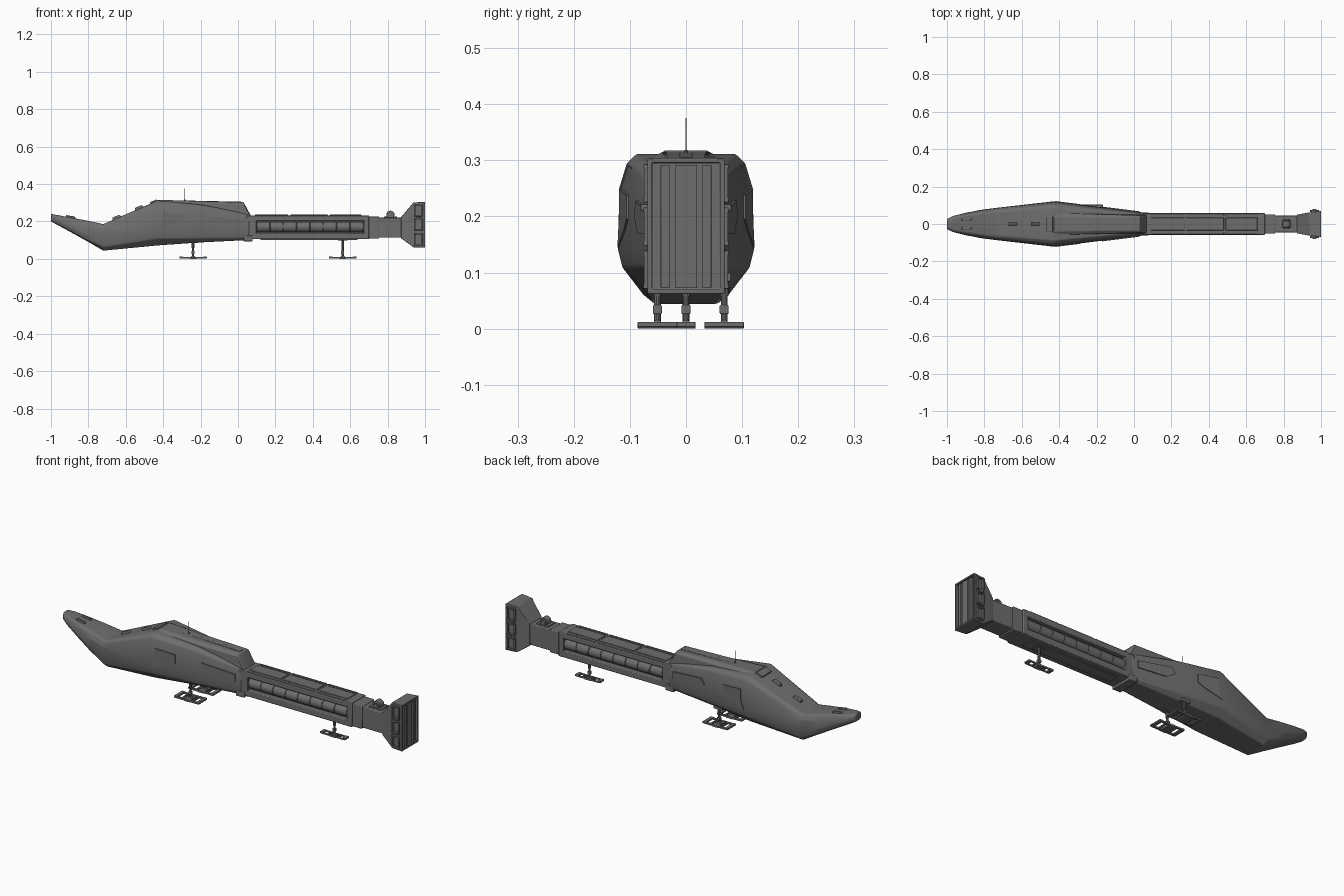
import bpy, bmesh, math
from mathutils import Vector

if "Cube" in bpy.data.objects:
    bpy.data.objects.remove(bpy.data.objects["Cube"])

grey = bpy.data.materials.new("dark_grey")
grey.diffuse_color = (.155, .155, .155, 1)
grey.use_nodes = True
grey.node_tree.nodes["Principled BSDF"].inputs["Base Color"].default_value = grey.diffuse_color


def finish(name, bm, bevel=0.0, angle=30):
    bmesh.ops.recalc_face_normals(bm, faces=bm.faces)
    me = bpy.data.meshes.new(name)
    bm.to_mesh(me)
    bm.free()
    me.materials.append(grey)
    ob = bpy.data.objects.new(name, me)
    bpy.context.collection.objects.link(ob)
    bpy.ops.object.select_all(action='DESELECT')
    ob.select_set(True)
    bpy.context.view_layer.objects.active = ob
    bpy.ops.object.shade_smooth_by_angle(angle=math.radians(angle))
    if bevel:
        m = ob.modifiers.new("bevel", 'BEVEL')
        m.width, m.segments, m.limit_method = bevel, 2, 'ANGLE'
        m.angle_limit = math.radians(25)
    return ob


def loft(name, stations, bevel=0.0):
    """stations: (x, half outline of (y, z) from top to bottom), mirrored across y."""
    bm = bmesh.new()
    rings = []
    for x, half in stations:
        ring = half + [(-y, z) for y, z in reversed(half)]
        rings.append([bm.verts.new((x, y, z)) for y, z in ring])
    n = len(rings[0])
    for a, b in zip(rings, rings[1:]):
        for i in range(n):
            j = (i + 1) % n
            bm.faces.new((a[i], a[j], b[j], b[i]))
    bm.faces.new(rings[0])
    bm.faces.new(rings[-1])
    return finish(name, bm, bevel)


def box(name, x0, x1, y0, y1, z0, z1, bevel=0.002, rot=0.0, taper=1.0):
    bm = bmesh.new()
    bmesh.ops.create_cube(bm, size=1)
    for v in bm.verts:
        s = taper if v.co.z > 0 else 1.0
        v.co = Vector((v.co.x * (x1 - x0) * s, v.co.y * (y1 - y0) * s, v.co.z * (z1 - z0)))
    ob = finish(name, bm, bevel)
    ob.location = ((x0 + x1) / 2, (y0 + y1) / 2, (z0 + z1) / 2)
    ob.rotation_euler.y = rot
    return ob


def rod(name, p, q, r, r2=None, seg=12, bevel=0.0):
    p, q = Vector(p), Vector(q)
    bm = bmesh.new()
    bmesh.ops.create_cone(bm, cap_ends=True, segments=seg, radius1=r,
                          radius2=r if r2 is None else r2, depth=(q - p).length)
    ob = finish(name, bm, bevel)
    ob.location = (p + q) / 2
    ob.rotation_euler = (q - p).to_track_quat('Z', 'Y').to_euler()
    return ob


def plate(name, pts, push):
    """Thin raised panel from 3D points, thickened by the push vector."""
    bm = bmesh.new()
    f = bm.faces.new([bm.verts.new(p) for p in pts])
    ext = bmesh.ops.extrude_face_region(bm, geom=[f])
    vs = [g for g in ext['geom'] if isinstance(g, bmesh.types.BMVert)]
    bmesh.ops.translate(bm, vec=push, verts=vs)
    return finish(name, bm)


# Forward hull: beak nose, cockpit slope, tapering shoulders
loft("forward_hull", [
    (-1.0, [(.012, .241), (.020, .238), (.026, .228), (.026, .215), (.022, .205), (.012, .200)]),
    (-.97, [(.028, .235), (.036, .231), (.042, .218), (.042, .203), (.036, .190), (.025, .184)]),
    (-.90, [(.042, .222), (.050, .217), (.058, .200), (.060, .172), (.052, .153), (.035, .146)]),
    (-.81, [(.054, .205), (.064, .199), (.075, .175), (.077, .130), (.068, .105), (.046, .096)]),
    (-.72, [(.062, .186), (.075, .181), (.087, .160), (.088, .095), (.078, .062), (.056, .044)]),
    (-.43, [(.088, .312), (.105, .296), (.119, .250), (.121, .140), (.113, .108), (.078, .072)]),
    (-.20, [(.066, .290), (.080, .277), (.091, .235), (.093, .135), (.086, .110), (.062, .088)]),
    (.06, [(.044, .240), (.052, .232), (.058, .205), (.060, .130), (.056, .112), (.046, .101)]),
], 0.004)

# Dorsal spine with sloping back end
loft("dorsal_spine", [
    (-.43, [(.040, .316), (.060, .306), (.060, .270)]),
    (-.20, [(.036, .309), (.052, .297), (.054, .255)]),
    (.03, [(.036, .303), (.046, .294), (.052, .225)]),
    (.068, [(.040, .232), (.048, .228), (.052, .220)]),
], 0.003)
box("spine_ridge", -.40, .02, -.012, .012, .299, .310, .001, rot=.022)
box("cockpit_brow", -.470, -.432, -.040, .040, .298, .311, .002, rot=-.404)
rod("antenna", (-.285, 0, .30), (-.285, 0, .375), .0014, .0008, 6)
rod("antenna_base", (-.285, 0, .305), (-.285, 0, .318), .004, .003, 8)

# Sensor bumps on the cockpit slope and nose
for x in (-.65, -.53):
    z = .187 + (x + .72) * .43
    box("cockpit_sensor", x - .027, x + .027, -.010, .010, z - .004, z + .012, .002, -.404, .7)
for s in (-1, 1):
    box("nose_vent", -.925, -.865, s * .024 - .007, s * .024 + .007, .215, .230, .002, .184, .75)
    # Side hatch lying on the hull flank
    hatch = [(-.42, .145), (-.40, .195), (-.40, .249), (-.29, .238), (-.29, .195), (-.33, .175)]
    plate("side_hatch", [(x, s * (.114 - .122 * (x + .43)), z) for x, z in hatch], (0, s * .0095, 0))
    rear = [(-.17, .20), (-.15, .228), (.03, .206), (.03, .17), (-.12, .17)]
    plate("rear_flank_panel", [(x, s * (.088 - .125 * (x + .20)), z) for x, z in rear], (0, s * .0085, 0))

# Tail boom: core with rails framing a recess on each side
box("boom_core", .04, .70, -.036, .036, .11, .225)
for nm, z0, z1 in (("boom_upper_rail", .203, .232), ("boom_lower_rail", .105, .138)):
    box(nm, .05, .70, -.058, .058, z0, z1, .004)
box("boom_front_block", .045, .098, -.058, .058, .105, .232, .003)
box("boom_rear_block", .672, .70, -.058, .058, .105, .232, .003)
box("boom_collar", .03, .078, -.061, .061, .094, .125, .003)

# Energy cells in the side recesses
for s in (-1, 1):
    for i in range(8):
        x = .100 + i * .0713
        rod("side_cell", (x, s * .032, .170), (x + .070, s * .032, .170), .028, seg=20, bevel=.003)
    rod("cell_axle", (.10, s * .032, .170), (.67, s * .032, .170), .022, seg=12)

# Plates along the top and bottom of the boom
for a, b in ((.09, .27), (.28, .48), (.49, .66)):
    box("boom_top_plate", a, b, -.034, .034, .228, .236, .002)
    for s in (-1, 1):
        box("boom_edge_plate", a, b, s * .050 - .005, s * .050 + .005, .225, .235, .001)
box("boom_belly_plate", .12, .64, -.030, .030, .101, .112, .002)

# Neck between boom and exhaust
box("neck_collar", .695, .755, -.052, .052, .108, .227, .004)
box("neck", .75, .885, -.046, .046, .113, .222, .004)
box("neck_top_pad", .780, .850, -.028, .028, .215, .227, .002)
rod("turret_drum", (.815, -.018, .236), (.815, .018, .236), .022, seg=16, bevel=.002)
for s in (-1, 1):
    rod("turret_cheek", (.815, s * .017, .232), (.815, s * .025, .232), .015, seg=12)

# Flared exhaust with recessed rear face
bm = bmesh.new()
rings = []
for x, w, z0, z1 in ((.872, .050, .110, .224), (.938, .062, .062, .302), (1.0, .069, .062, .304)):
    rings.append([bm.verts.new(c) for c in ((x, -w, z0), (x, w, z0), (x, w, z1), (x, -w, z1))])
for a, b in zip(rings, rings[1:]):
    for i in range(4):
        bm.faces.new((a[i], a[(i + 1) % 4], b[(i + 1) % 4], b[i]))
bm.faces.new(rings[0])
back = bm.faces.new(rings[-1])
bmesh.ops.recalc_face_normals(bm, faces=bm.faces)
bmesh.ops.inset_individual(bm, faces=[back], thickness=.012)
ext = bmesh.ops.extrude_discrete_faces(bm, faces=[back])
bmesh.ops.translate(bm, vec=(-.025, 0, 0), verts=ext['faces'][0].verts)
finish("exhaust_flare", bm, .002)
for y, w in ((-.037, .008), (0, .020), (.037, .008)):
    box("exhaust_slat", .965, .998, y - w, y + w, .072, .292, .001)

# Framed side vents on the exhaust
for s in (-1, 1):
    for z in (.105, .182, .259):
        for dz in (-.030, .030):
            box("vent_frame", .945, .988, s * .070 - .006, s * .070 + .006, z + dz - .004, z + dz + .004, .001)
        for x in (.945, .984):
            box("vent_post", x - .004, x + .004, s * .069 - .006, s * .069 + .006, z - .03, z + .03, .001)
    box("exhaust_tab", .955, .975, s * .073 - .008, s * .073 + .008, .21, .222, .001)


# Landing legs with slotted skid pads
def landing_leg(x, y, half, top):
    rod("leg_strut", (x, y, .008), (x, y, top), .006, seg=10)
    rod("leg_sleeve", (x, y, .058), (x, y, top), .008, seg=10)
    box("leg_knuckle", x - .008, x + .008, y - .008, y + .008, .026, .042)
    box("leg_foot", x - .014, x + .014, y - .008, y + .008, .004, .015, .002, 0, .7)
    t = half * .28
    for s in (-1, 1):
        box("pad_rail", x - .068, x + .068, y + s * (half - t / 2) - t / 2, y + s * (half - t / 2) + t / 2, .002, .011, .001)
        box("pad_end", x + s * .064 - .009, x + s * .064 + .009, y - half, y + half, .003, .012, .001)
        box("pad_crossbar", x + s * .030 - .004, x + s * .030 + .004, y - half, y + half, .002, .010, .001)
    box("pad_middle", x - .018, x + .018, y - half, y + half, 0, .009, .001)


landing_leg(-.24, -.051, .035, .10)
landing_leg(-.24, .068, .035, .10)
landing_leg(.56, 0, .017, .11)
for y in (-.051, .068):
    box("leg_socket", -.265, -.215, y - .012, y + .012, .084, .10)
box("rear_leg_socket", .535, .585, -.016, .016, .099, .112)
